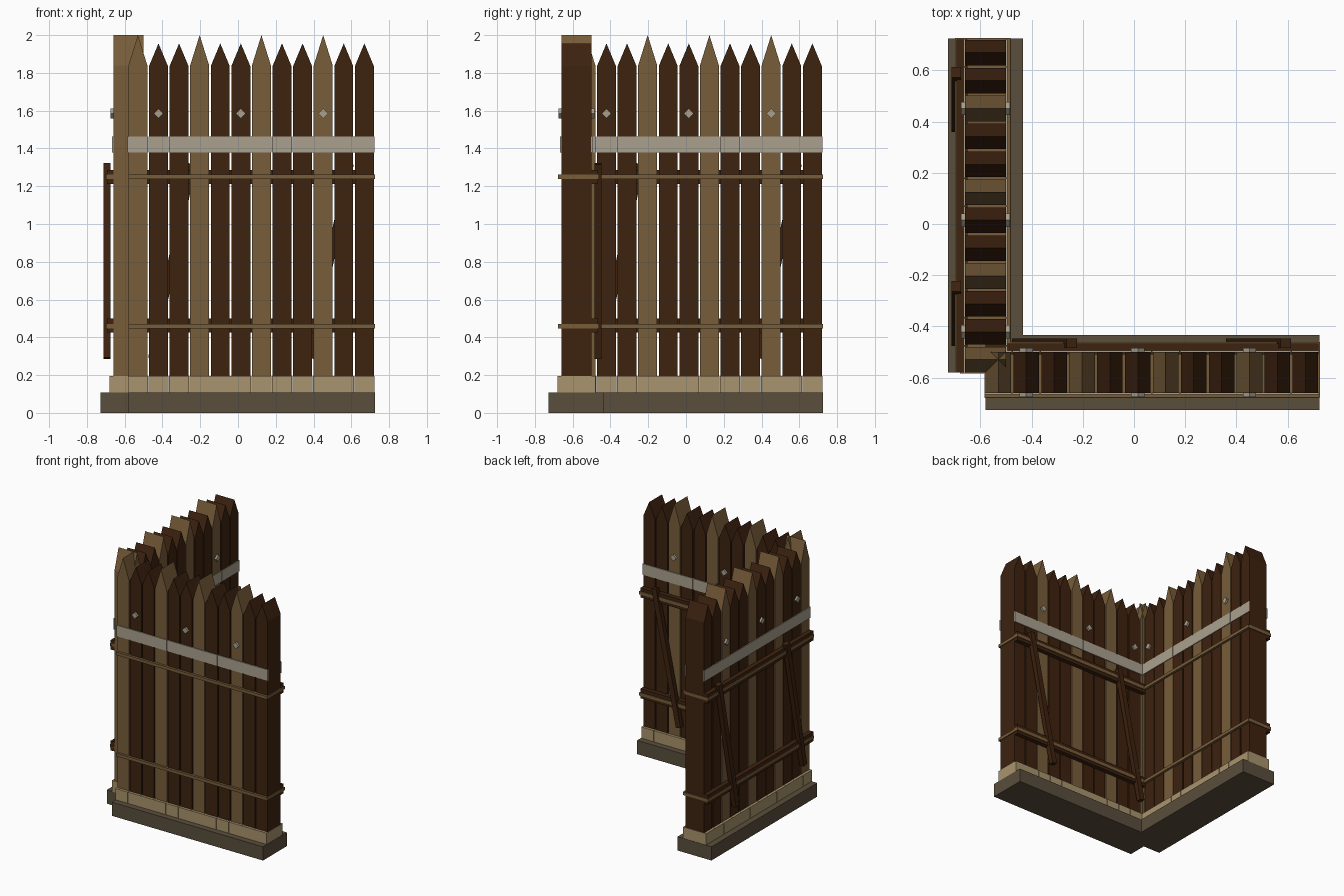
import bpy, bmesh, math
from mathutils import Matrix, Vector

if "Cube" in bpy.data.objects:
    bpy.data.objects.remove(bpy.data.objects["Cube"])

# Two identical fence wings meet in an L; each wing is built once around
# v = 0 (front = -y) and placed twice.
COUNT, PITCH, FIRST, WIDTH = 12, 0.109, -0.53, 0.10
HALF = 0.08          # half depth of the pickets
START, END = -0.58, 0.725


def material(name, hexcode):
    def lin(i):
        c = int(hexcode[i:i + 2], 16) / 255
        return c / 12.92 if c <= 0.04045 else ((c + 0.055) / 1.055) ** 2.4
    m = bpy.data.materials.new(name)
    m.diffuse_color = (lin(0), lin(2), lin(4), 1)
    m.use_nodes = True
    m.node_tree.nodes["Principled BSDF"].inputs["Base Color"].default_value = m.diffuse_color
    return m


STONE = material("grey_brown_base", "5a4e3c")
SAND = material("sand_trim", "a9946d")
LIGHT = material("light_wood", "785d3a")
DARK = material("dark_wood", "3d220f")
PALE = material("pale_metal", "aaa18f")


def box(bm, u0, u1, v0, v1, z0, z1):
    size = Matrix.Diagonal((u1 - u0, v1 - v0, z1 - z0, 1))
    mid = Matrix.Translation(((u0 + u1) / 2, (v0 + v1) / 2, (z0 + z1) / 2))
    bmesh.ops.create_cube(bm, size=1, matrix=mid @ size)


def prism(bm, outline, v0, v1):
    """Extrude an outline given in (u, z) through the depth v0..v1."""
    face = bm.faces.new([bm.verts.new((u, v0, z)) for u, z in outline])
    new = bmesh.ops.extrude_face_region(bm, geom=[face])["geom"]
    verts = [g for g in new if isinstance(g, bmesh.types.BMVert)]
    bmesh.ops.translate(bm, verts=verts, vec=(0, v1 - v0, 0))


def part(name, mat, build):
    """Build one part mesh and place it on both wings."""
    bm = bmesh.new()
    build(bm)
    bmesh.ops.recalc_face_normals(bm, faces=bm.faces)
    mesh = bpy.data.meshes.new(name)
    bm.to_mesh(mesh)
    bm.free()
    mesh.materials.append(mat)
    for wing, loc, turn in (("front", (0, -0.58, 0), 0),
                            ("side", (-0.58, 0, 0), math.pi / 2)):
        ob = bpy.data.objects.new(f"{wing}_{name}", mesh)
        ob.location = loc
        ob.rotation_euler.z = turn
        bpy.context.collection.objects.link(ob)


def centres(test=lambda i: True):
    return [FIRST + i * PITCH for i in range(COUNT) if test(i)]


# Base slab
part("base", STONE, lambda bm: box(bm, START, END, -0.147, 0.147, 0, 0.107))


# Pointed pickets: every third one is taller and lighter
def pickets(test, shoulder, tip):
    def build(bm):
        w = WIDTH / 2
        for u in centres(test):
            prism(bm, [(u - w, 0.105), (u + w, 0.105), (u + w, shoulder),
                       (u, tip), (u - w, shoulder)], -HALF, HALF)
    return build


part("tall_pickets", LIGHT, pickets(lambda i: i % 3 == 0, 1.84, 2.0))
part("short_pickets", DARK, pickets(lambda i: i % 3 != 0, 1.836, 1.956))


# Foot blocks, one around each picket
def feet(bm):
    for u in centres():
        box(bm, u - 0.0535, u + 0.0535, -0.10, 0.10, 0.107, 0.195)


part("foot_blocks", SAND, feet)


# Pale band plates on both faces
def band(bm):
    for u in centres():
        for s in (-1, 1):
            v = sorted((s * (HALF - 0.002), s * (HALF + 0.006)))
            box(bm, u - 0.054, u + 0.054, *v, 1.378, 1.464)


part("band_plates", PALE, band)


# Diamond studs on both faces
def studs(bm):
    r = 0.026
    for u in centres(lambda i: i % 4 == 1):
        for s in (-1, 1):
            prism(bm, [(u - r, 1.585), (u, 1.585 - r), (u + r, 1.585),
                       (u, 1.585 + r)], s * (HALF - 0.002), s * (HALF + 0.015))


part("diamond_studs", PALE, studs)


# Thin straps running round the wing, and the dark rails behind
def straps(bm):
    for z in (1.249, 0.459):
        box(bm, START, END + 0.001, -0.098, 0.12, z - 0.012, z + 0.012)


def rails(bm):
    for z in (1.249, 0.462):
        box(bm, START, 0.721, HALF - 0.01, 0.114, z - 0.037, z + 0.037)


part("straps", LIGHT, straps)
part("back_rails", DARK, rails)


# Leaning braces on the back
def braces(bm):
    w = 0.021
    for shift in (0, 0.835):
        lo, hi = Vector((-0.455 + shift, 0.29)), Vector((-0.243 + shift, 1.318))
        d = (hi - lo).normalized()
        n = Vector((d.y, -d.x)) * w
        prism(bm, [lo - n, lo + n, hi + n, hi - n], 0.096, 0.133)


part("braces", DARK, braces)
